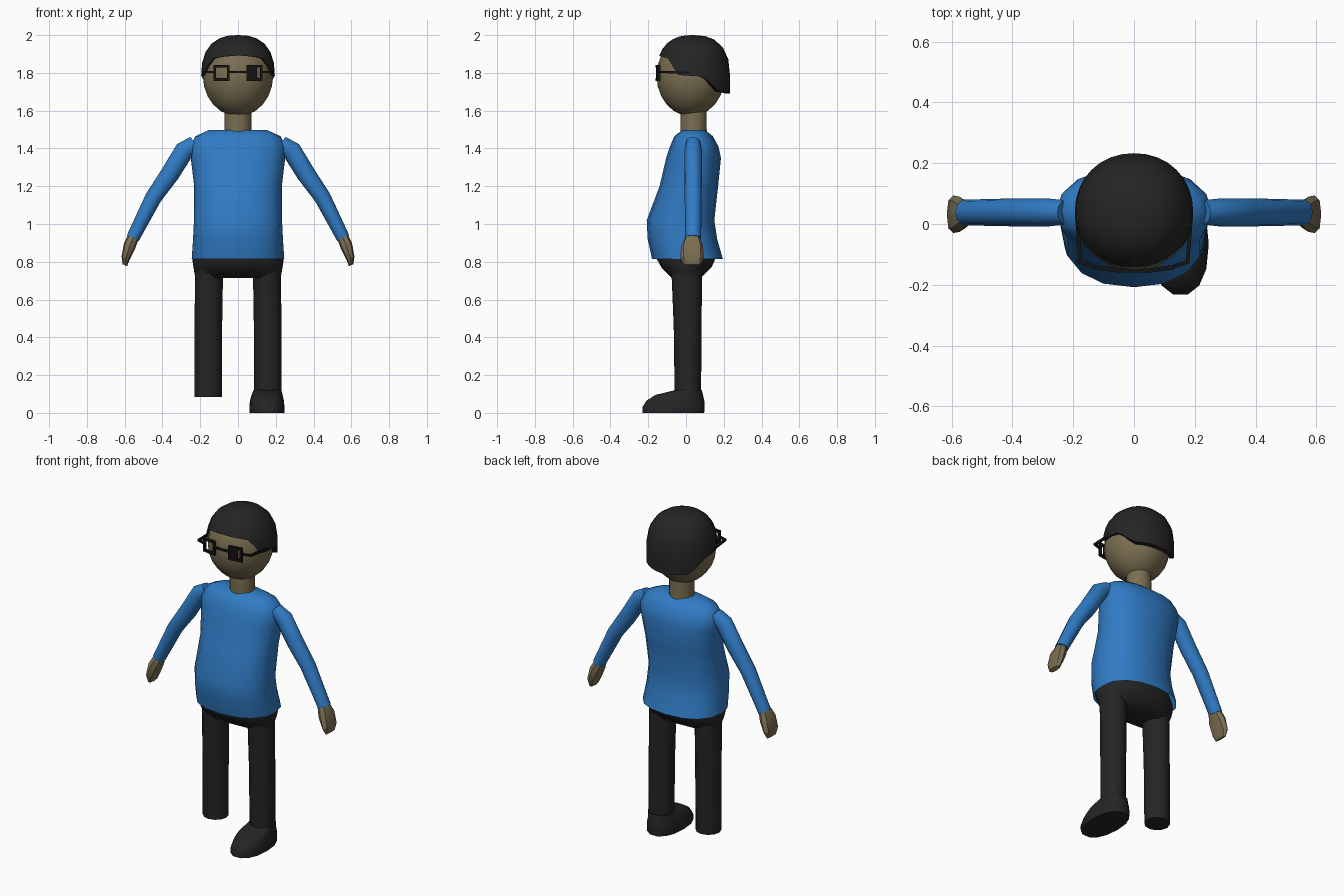
import bpy, bmesh, math
from mathutils import Vector

if "Cube" in bpy.data.objects:
    bpy.data.objects.remove(bpy.data.objects["Cube"])


def material(name, color):
    m = bpy.data.materials.new(name)
    m.diffuse_color = (*color, 1)
    m.use_nodes = True
    m.node_tree.nodes["Principled BSDF"].inputs["Base Color"].default_value = m.diffuse_color
    return m


SKIN = material("skin", (0.20, 0.16, 0.085))
BLUE = material("blue_cloth", (0.03, 0.20, 0.56))
BLACK = material("black_cloth", (0.018, 0.018, 0.018))
FRAME = material("frame_black", (0.007, 0.007, 0.007))


def finish(name, bm, mat, angle=50):
    bmesh.ops.recalc_face_normals(bm, faces=bm.faces)
    me = bpy.data.meshes.new(name)
    bm.to_mesh(me)
    bm.free()
    ob = bpy.data.objects.new(name, me)
    bpy.context.collection.objects.link(ob)
    me.materials.append(mat)
    if angle:
        bpy.ops.object.select_all(action='DESELECT')
        ob.select_set(True)
        bpy.context.view_layer.objects.active = ob
        bpy.ops.object.shade_smooth_by_angle(angle=math.radians(angle))
    return ob


def spow(c, e):
    return math.copysign(abs(c) ** (2 / e), c)


def skin_rings(bm, rings, caps=(True, True)):
    vs = [[bm.verts.new(p) for p in r] for r in rings]
    n = len(vs[0])
    for a, b in zip(vs, vs[1:]):
        for i in range(n):
            j = (i + 1) % n
            bm.faces.new((a[i], a[j], b[j], b[i]))
    if caps[0]:
        bm.faces.new(vs[0])
    if caps[1]:
        bm.faces.new(vs[-1])


def loft(name, rings, mat, n=12, e=2.0, caps=(True, True), angle=50):
    """Rings are (centre, half-axis u, half-axis v)."""
    bm = bmesh.new()
    loops = []
    for c, u, v in rings:
        loop = []
        for i in range(n):
            a = 2 * math.pi * i / n
            loop.append(Vector(c) + Vector(u) * spow(math.cos(a), e) + Vector(v) * spow(math.sin(a), e))
        loops.append(loop)
    skin_rings(bm, loops, caps)
    return finish(name, bm, mat, angle)


def level(z, rx, y0, y1, x=0):
    """Horizontal ring spanning y0..y1."""
    return ((x, (y0 + y1) / 2, z), (rx, 0, 0), (0, (y1 - y0) / 2, 0))


# Shirt body
loft("shirt", [
    level(0.815, 0.245, -0.18, 0.195), level(0.92, 0.238, -0.203, 0.165),
    level(1.02, 0.233, -0.208, 0.15), level(1.20, 0.232, -0.14, 0.17),
    level(1.35, 0.25, -0.105, 0.185), level(1.41, 0.255, -0.085, 0.172),
    level(1.465, 0.225, -0.062, 0.142), level(1.497, 0.155, -0.02, 0.10),
], BLUE, 16, 2.3, (False, True))

# Neck
loft("neck", [level(1.47, 0.072, -0.03, 0.112), level(1.63, 0.07, -0.03, 0.11)], SKIN, 14)

# Trouser hips
loft("hips", [
    level(0.90, 0.215, -0.15, 0.13), level(0.815, 0.242, -0.155, 0.155),
    level(0.77, 0.236, -0.13, 0.135), level(0.715, 0.226, -0.075, 0.08),
], BLACK, 16, 2.3)

for s, side in ((-1, "left"), (1, "right")):
    # Trouser leg
    bottom = 0.085
    loft(side + "_leg", [
        level(bottom, 0.072, -0.06, 0.08, 0.158 * s),
        level(0.45, 0.073, -0.065, 0.082, 0.157 * s),
        level(0.70, 0.074, -0.075, 0.085, 0.154 * s),
        level(0.77, 0.072, -0.08, 0.085, 0.154 * s)], BLACK, 12)

    # Sleeve
    def across(x, z, nx, nz, r, ry, y=0.038):
        return ((x * s, y, z), (nx * r * s, 0, nz * r), (0, ry, 0))
    loft(side + "_sleeve", [
        across(0.225, 1.425, 0.6, 0.8, 0.045, 0.04),
        across(0.283, 1.39, 0.78, 0.62, 0.052, 0.046),
        across(0.36, 1.265, 0.84, 0.54, 0.05, 0.046),
        across(0.448, 1.14, 0.87, 0.49, 0.044, 0.045),
        across(0.557, 0.925, 0.89, 0.46, 0.035, 0.042)], BLUE, 12)

    # Hand
    loft(side + "_hand", [
        across(0.552, 0.935, 0.89, 0.46, 0.03, 0.036, 0.034),
        across(0.574, 0.885, 0.89, 0.46, 0.033, 0.058, 0.032),
        across(0.595, 0.82, 0.92, 0.39, 0.023, 0.062, 0.032),
        across(0.599, 0.782, 0.92, 0.39, 0.013, 0.042, 0.032)], SKIN, 8, 2.4, angle=25)

# Single shoe on the right foot
loft("right_shoe", [
    level(0.0, 0.092, -0.235, 0.10, 0.153), level(0.03, 0.093, -0.235, 0.102, 0.153),
    level(0.065, 0.09, -0.212, 0.10, 0.153), level(0.095, 0.082, -0.165, 0.093, 0.154),
    level(0.12, 0.074, -0.06, 0.085, 0.156)], BLACK, 14, 2.3)

# Head
loft("head", [
    level(1.785 - 0.215 * math.cos(t), 0.186 * math.sin(t),
          0.025 - 0.181 * math.sin(t), 0.025 + 0.181 * math.sin(t))
    for t in (math.pi * max(k, 0.15) / 12 for k in range(12))], SKIN, 16)

# Hair: cap whose lower edge follows a hairline around the head
HAIRLINE = ((0, 1.892), (30, 1.885), (52, 1.872), (62, 1.79), (105, 1.78), (132, 1.70), (181, 1.69))


def hairline(deg):
    for (a, za), (b, zb) in zip(HAIRLINE, HAIRLINE[1:]):
        if deg <= b:
            return za + (zb - za) * (deg - a) / (b - a)


def hair_point(i, n, t, inner=1.0):
    deg = 360 * i / n
    low = hairline(min(deg, 360 - deg))
    z = low + (2.0 - low) * math.sin(t * math.pi / 2)
    h = max(0, (z - 1.78) / 0.22)
    r = max(0.02, (1 - min(h, 1) ** 2.5) ** (1 / 2.5)) * inner
    a = math.radians(deg)
    return Vector((0.195 * r * spow(math.sin(a), 2.1), 0.038 - 0.195 * r * spow(math.cos(a), 2.1), z))


bm = bmesh.new()
N = 32
loops = [[hair_point(i, N, 0, 0.86) for i in range(N)]]
loops += [[hair_point(i, N, t) for i in range(N)] for t in (0, 0.2, 0.4, 0.58, 0.75, 0.88, 1)]
skin_rings(bm, loops, (False, True))
finish("hair", bm, BLACK)

# Glasses: rims, bridge and temples from thin square bars
bm = bmesh.new()


def bar(p, q, t=0.007):
    p, q = Vector(p), Vector(q)
    d = (q - p).normalized()
    up = Vector((0, 1, 0)) if abs(d.z) > 0.9 else Vector((0, 0, 1))
    u = d.cross(up).normalized() * t
    v = d.cross(u).normalized() * t
    skin_rings(bm, [[c + a * u + b * v for a, b in ((1, 1), (-1, 1), (-1, -1), (1, -1))]
                    for c in (p - d * t, q + d * t)])


for s in (-1, 1):
    inner, outer = (0.052 * s, -0.153), (0.123 * s, -0.143)
    for z in (1.765, 1.835):
        bar((*inner, z), (*outer, z))
    for x, y in (inner, outer):
        bar((x, y, 1.765), (x, y, 1.835))
    bar((*outer, 1.805), (0.176 * s, -0.125, 1.805), 0.006)
    bar((0.176 * s, -0.125, 1.805), (0.187 * s, 0.01, 1.80), 0.006)
bar((-0.052, -0.153, 1.805), (0.052, -0.153, 1.805), 0.006)
finish("glasses", bm, FRAME, 0)

# Dark lens plate on one side
bm = bmesh.new()
skin_rings(bm, [[(x, y + dy, z) for x, y, z in (
    (0.052, -0.153, 1.765), (0.1, -0.146, 1.765), (0.1, -0.146, 1.835), (0.052, -0.153, 1.835))]
    for dy in (-0.003, 0.003)])
finish("dark_lens", bm, FRAME, 0)
